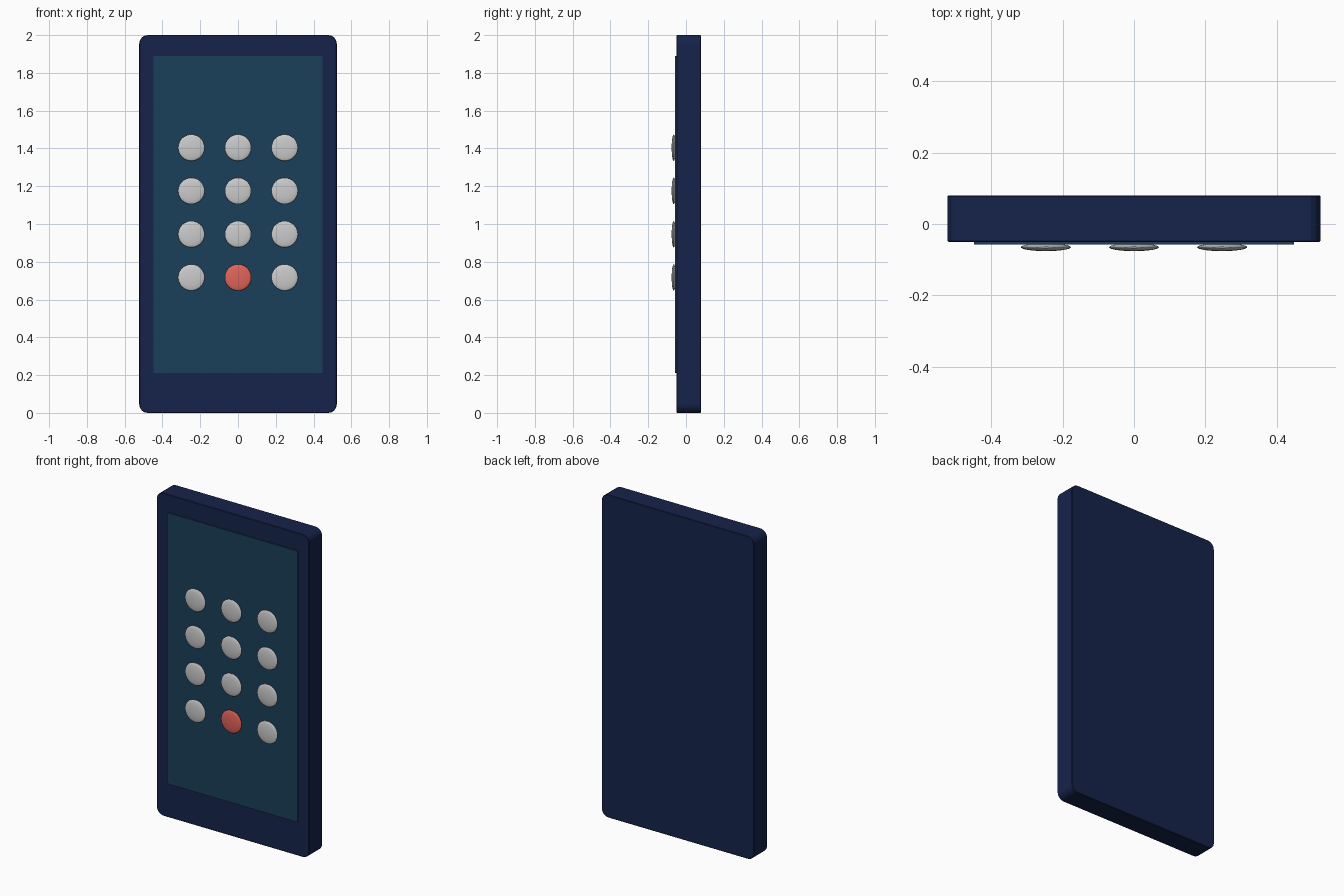
import bpy, bmesh, math

if "Cube" in bpy.data.objects:
    bpy.data.objects.remove(bpy.data.objects["Cube"])


def material(name, rgb):
    m = bpy.data.materials.new(name)
    m.diffuse_color = (*rgb, 1)
    m.use_nodes = True
    m.node_tree.nodes["Principled BSDF"].inputs["Base Color"].default_value = m.diffuse_color
    return m


def box(name, lo, hi, mat):
    bpy.ops.mesh.primitive_cube_add(size=1, location=[(a + b) / 2 for a, b in zip(lo, hi)])
    ob = bpy.context.object
    ob.name = name
    ob.scale = [b - a for a, b in zip(lo, hi)]
    bpy.ops.object.transform_apply(location=False, rotation=False, scale=True)
    ob.data.materials.append(mat)
    return ob


navy = material("navy", (0.008, 0.017, 0.07))
teal = material("teal", (0.011, 0.05, 0.1))
red = material("red", (0.75, 0.13, 0.1))

# Handset body: rounded outline corners, then a fine edge softening
body = box("body", (-0.523, -0.05, 0), (0.523, 0.08, 2), navy)
bm = bmesh.new()
bm.from_mesh(body.data)
corners = [e for e in bm.edges if abs(e.verts[0].co.y - e.verts[1].co.y) > 0.1]
bmesh.ops.bevel(bm, geom=corners, offset=0.045, segments=4, profile=0.5, affect='EDGES')
bm.to_mesh(body.data)
bm.free()
soften = body.modifiers.new("soften", 'BEVEL')
soften.width = 0.003
soften.segments = 1
soften.limit_method = 'ANGLE'
soften.angle_limit = math.radians(60)

# Screen panel
box("screen", (-0.448, -0.057, 0.21), (0.448, -0.045, 1.89), teal)

# Keypad of flattened round buttons, with one red key
for row in range(4):
    for col in range(3):
        bpy.ops.mesh.primitive_uv_sphere_add(
            segments=32, ring_count=16, radius=1,
            location=((col - 1) * 0.247, -0.065, 1.404 - row * 0.229))
        key = bpy.context.object
        key.name = f"button_{row + 1}_{col + 1}"
        key.scale = (0.07, 0.011, 0.07)
        bpy.ops.object.transform_apply(location=False, rotation=False, scale=True)
        bpy.ops.object.shade_smooth_by_angle()
        if (row, col) == (3, 1):
            key.data.materials.append(red)
